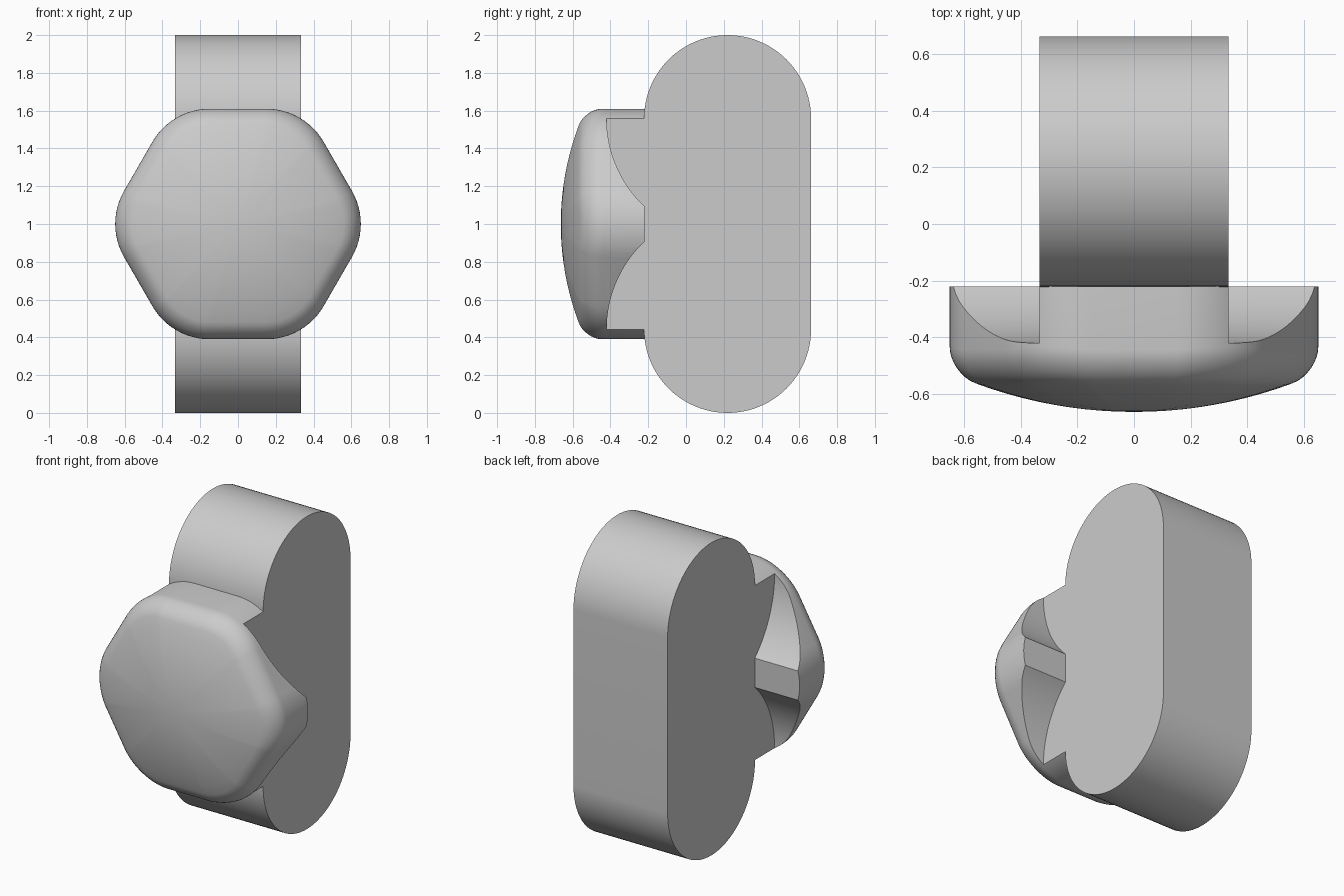
import bpy, bmesh
from math import sin, cos, pi, sqrt, radians
from mathutils import Matrix

cube = bpy.data.objects.get("Cube")
if cube:
    bpy.data.objects.remove(cube, do_unlink=True)

grey = bpy.data.materials.new("plain grey")
grey.use_nodes = True
grey.diffuse_color = (0.6, 0.6, 0.6, 1)
grey.node_tree.nodes["Principled BSDF"].inputs["Base Color"].default_value = (0.6, 0.6, 0.6, 1)

HALF_WIDTH = 0.333
END_RADIUS = 0.442
BODY_Y = 0.22
END_HEIGHTS = (END_RADIUS, 2 - END_RADIUS)


def add_object(name, bm):
    bmesh.ops.recalc_face_normals(bm, faces=bm.faces)
    mesh = bpy.data.meshes.new(name)
    bm.to_mesh(mesh)
    bm.free()
    mesh.materials.append(grey)
    obj = bpy.data.objects.new(name, mesh)
    bpy.context.collection.objects.link(obj)
    return obj


def activate(obj):
    bpy.ops.object.select_all(action='DESELECT')
    obj.select_set(True)
    bpy.context.view_layer.objects.active = obj


def smooth(obj):
    activate(obj)
    bpy.ops.object.shade_smooth_by_angle(angle=radians(30))


# Body: a stadium profile extruded across x
bm = bmesh.new()
steps = 48
outline = []
for z, start in ((END_HEIGHTS[1], 0), (END_HEIGHTS[0], pi)):
    for i in range(steps + 1):
        a = start + pi * i / steps
        outline.append(bm.verts.new((-HALF_WIDTH, BODY_Y + END_RADIUS * cos(a),
                                     z + END_RADIUS * sin(a))))
side = bm.faces.new(outline)
extruded = bmesh.ops.extrude_face_region(bm, geom=[side], use_keep_orig=True)
moved = [v for v in extruded["geom"] if isinstance(v, bmesh.types.BMVert)]
bmesh.ops.translate(bm, verts=moved, vec=(2 * HALF_WIDTH, 0, 0))
smooth(add_object("rounded_body", bm))

# Head: rounded hexagon with a filleted rim and a domed front
APOTHEM, CORNER, FILLET = 0.61, 0.35, 0.09
DOME_RADIUS, FRONT_Y, BACK_Y = 1.6, -0.663, -0.22


def hexagon(inset, scale=1.0):
    points = []
    centre = (APOTHEM - CORNER) / cos(pi / 6)
    for k in range(6):
        mid = k * pi / 3
        for i in range(13):
            a = mid + (i / 12 - 0.5) * pi / 3
            r = CORNER - inset
            points.append((scale * (centre * cos(mid) + r * cos(a)),
                           scale * (centre * sin(mid) + r * sin(a))))
    return points


def dome(x, z):
    return FRONT_Y + DOME_RADIUS - sqrt(DOME_RADIUS ** 2 - x * x - z * z)


bm = bmesh.new()
rings = [[bm.verts.new((x, BACK_Y, 1 + z)) for x, z in hexagon(0)]]
for i in range(9):
    a = pi / 2 * i / 8
    inset, drop = FILLET * (1 - cos(a)), FILLET * (1 - sin(a))
    rings.append([bm.verts.new((x, dome(x, z) + drop, 1 + z)) for x, z in hexagon(inset)])
for i in range(1, 10):
    rings.append([bm.verts.new((x, dome(x, z), 1 + z))
                  for x, z in hexagon(FILLET, 1 - i / 10)])
for lower, upper in zip(rings, rings[1:]):
    for i in range(len(lower)):
        j = (i + 1) % len(lower)
        bm.faces.new((lower[i], lower[j], upper[j], upper[i]))
tip = bm.verts.new((0, FRONT_Y, 1))
for i, v in enumerate(rings[-1]):
    bm.faces.new((v, rings[-1][(i + 1) % len(rings[-1])], tip))
bm.faces.new(rings[0])
head = add_object("domed_hexagon_head", bm)

# Clearance scoops behind the head, concentric with the body ends
for s in (-1, 1):
    for z in END_HEIGHTS:
        bm = bmesh.new()
        bmesh.ops.create_cone(bm, cap_ends=True, segments=128, radius1=0.64, radius2=0.64,
                              depth=1, matrix=Matrix.Translation((s * (HALF_WIDTH + 0.5), BODY_Y, z))
                              @ Matrix.Rotation(pi / 2, 4, 'Y'))
        cutter = add_object("scoop_cutter", bm)
        cutter.hide_render = True
        activate(head)
        mod = head.modifiers.new("scoop", 'BOOLEAN')
        mod.operation = 'DIFFERENCE'
        mod.solver = 'EXACT'
        mod.object = cutter
        bpy.ops.object.modifier_apply(modifier=mod.name)
        bpy.data.objects.remove(cutter, do_unlink=True)
smooth(head)
